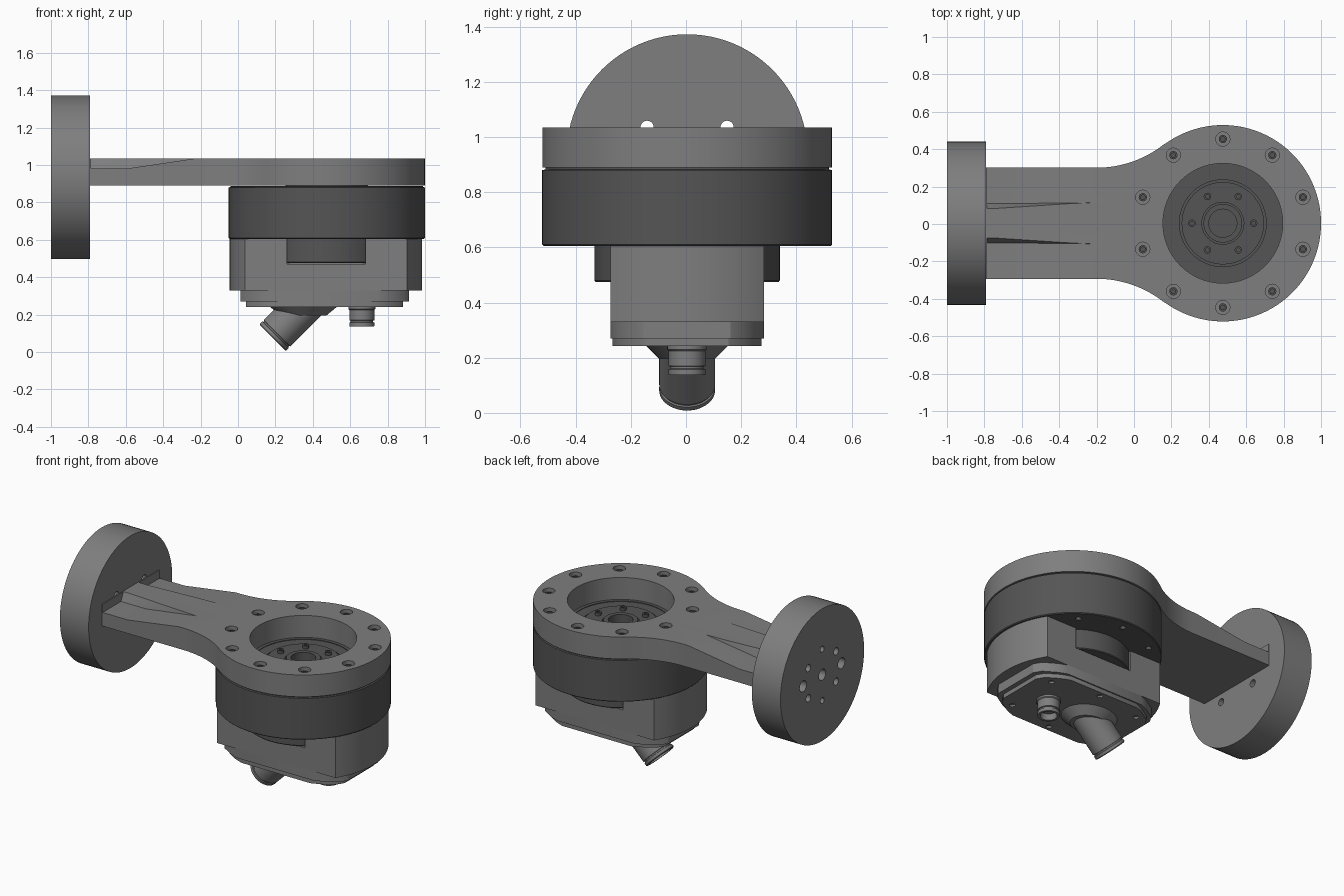
import bpy, bmesh
from math import sin, cos, pi, radians, atan2, sqrt
from mathutils import Matrix, Vector

if "Cube" in bpy.data.objects:
    bpy.data.objects.remove(bpy.data.objects["Cube"])

CX = 0.475   # axis of the round housing
Y0 = 0.004


def material(name, v):
    m = bpy.data.materials.new(name)
    m.use_nodes = True
    m.diffuse_color = (v, v, v, 1)
    m.node_tree.nodes["Principled BSDF"].inputs["Base Color"].default_value = (v, v, v, 1)
    return m


LIGHT = material("light grey metal", 0.21)
DARK = material("dark grey metal", 0.09)


def finish(name, bm, mat):
    bmesh.ops.recalc_face_normals(bm, faces=bm.faces)
    me = bpy.data.meshes.new(name)
    bm.to_mesh(me)
    bm.free()
    ob = bpy.data.objects.new(name, me)
    bpy.context.collection.objects.link(ob)
    me.materials.append(mat)
    return ob


def smooth(ob):
    bpy.ops.object.select_all(action='DESELECT')
    ob.select_set(True)
    bpy.context.view_layer.objects.active = ob
    bpy.ops.object.shade_smooth_by_angle(angle=radians(30))


def lathe(name, profile, mat, matrix=Matrix(), n=64):
    """Revolve (radius, height) points around z, then place with matrix."""
    bm = bmesh.new()
    rings = []
    for r, z in profile:
        if r == 0:
            rings.append([bm.verts.new((0, 0, z))] * n)
        else:
            rings.append([bm.verts.new((r * cos(2 * pi * i / n), r * sin(2 * pi * i / n), z))
                          for i in range(n)])
    for a, b in zip(rings, rings[1:]):
        for i in range(n):
            j = (i + 1) % n
            quad = list(dict.fromkeys([a[i], a[j], b[j], b[i]]))
            bm.faces.new(quad)
    bm.transform(matrix)
    return finish(name, bm, mat)


def prism(name, outline, z0, z1, mat):
    bm = bmesh.new()
    face = bm.faces.new([bm.verts.new((x, y, z0)) for x, y in outline])
    top = bmesh.ops.extrude_face_region(bm, geom=[face])["geom"]
    bmesh.ops.translate(bm, vec=(0, 0, z1 - z0),
                        verts=[v for v in top if isinstance(v, bmesh.types.BMVert)])
    return finish(name, bm, mat)


def drill(bm, centre, r, depth, axis='Z', n=20):
    rot = Matrix.Rotation(pi / 2, 4, 'Y') if axis == 'X' else Matrix()
    bmesh.ops.create_cone(bm, cap_ends=True, segments=n, radius1=r, radius2=r, depth=depth,
                          matrix=Matrix.Translation(centre) @ rot)


def cut(ob, bm):
    """Subtract the cutter mesh and throw the cutter away."""
    cutter = finish("cutter", bm, ob.data.materials[0])
    cutter.hide_render = True
    mod = ob.modifiers.new("cut", 'BOOLEAN')
    mod.operation, mod.solver, mod.object = 'DIFFERENCE', 'EXACT', cutter
    bpy.ops.object.select_all(action='DESELECT')
    bpy.context.view_layer.objects.active = ob
    ob.select_set(True)
    bpy.ops.object.modifier_apply(modifier=mod.name)
    bpy.data.objects.remove(cutter)


def arc(cx, cy, r, a0, a1, n):
    return [(cx + r * cos(a0 + (a1 - a0) * i / n), cy + r * sin(a0 + (a1 - a0) * i / n))
            for i in range(n + 1)]


def ring(r, count, start=0.0):
    return [(CX + r * cos(start + 2 * pi * i / count), Y0 + r * sin(start + 2 * pi * i / count))
            for i in range(count)]


# Upright mounting flange with its bolt pattern
FZ, FR = 0.935, 0.437
flange = lathe("mounting_flange", [(0, 0), (FR, 0), (FR, 0.21), (0, 0.21)], LIGHT,
               Matrix.Translation((-1, Y0, FZ)) @ Matrix.Rotation(pi / 2, 4, 'Y'), 96)
bm = bmesh.new()
drill(bm, (-1, Y0, FZ), 0.036, 0.12, 'X')
for s in (-1, 1):
    drill(bm, (-1, Y0 + s * 0.2, FZ), 0.036, 0.12, 'X')
    drill(bm, (-1, Y0, FZ + s * 0.17), 0.02, 0.12, 'X')
    for t in (-1, 1):
        drill(bm, (-0.9, Y0 + s * 0.145, FZ + t * 0.1), 0.024, 0.5, 'X')
cut(flange, bm)

# Arm plate: straight neck blending into a round head
R, FILLET, HALF, NECK = 0.525, 0.58, 0.297, -0.2
a = atan2(HALF + FILLET, NECK - CX)
upper = [(-0.795, HALF)] + arc(NECK, HALF + FILLET, FILLET, -pi / 2, a - pi, 16)
head = arc(CX, 0, R, a, -a, 72)[1:-1]
lower = [(x, -y) for x, y in reversed(upper)]
arm = prism("arm_plate", [(x, y + Y0) for x, y in upper + head + lower], 0.89, 1.035, LIGHT)
bm = bmesh.new()
drill(bm, (CX, Y0, 0.96), 0.32, 0.4, n=96)
for x, y in ring(0.45, 10, pi / 2):
    drill(bm, (x, y, 1.035), 0.038, 0.06)
cut(arm, bm)

# Sloped shoulders either side of the central rib
bm = bmesh.new()
for s in (-1, 1):
    section = [(-0.785, 0.98, 0.106), (-0.6, 0.98, 0.106), (-0.22, 1.036, 0.11),
               (-0.22, 1.06, 0.105), (-0.785, 1.06, 0.068)]
    inner = [bm.verts.new((x, Y0 + s * y, z)) for x, z, y in section]
    outer = [bm.verts.new((x, Y0 + s * 0.4, z)) for x, z, y in section]
    bm.faces.new(inner)
    bm.faces.new(outer)
    for i in range(5):
        j = (i + 1) % 5
        bm.faces.new([inner[i], inner[j], outer[j], outer[i]])
bmesh.ops.triangulate(bm, faces=bm.faces)
cut(arm, bm)

# Bolts sitting in the counterbores of the head
for i, (x, y) in enumerate(ring(0.45, 10, pi / 2)):
    lathe("head_bolt_%d" % i, [(0.022, 0.99), (0.022, 1.018), (0.012, 1.018), (0.012, 1.008), (0, 1.008)],
          DARK, Matrix.Translation((x, y, 0)), 16)

# Round drive housing with its stepped output face
housing = lathe("drive_housing", [
    (0, 0.605), (0.52, 0.605), (0.525, 0.61), (0.525, 0.88), (0.514, 0.882), (0.514, 0.889),
    (0.3, 0.889), (0.3, 0.885), (0.232, 0.885), (0.232, 0.86), (0.22, 0.86), (0.22, 0.895),
    (0.112, 0.895), (0.112, 0.875), (0.103, 0.875), (0.103, 0.905), (0.075, 0.905),
    (0.075, 0.83), (0, 0.83)], DARK, Matrix.Translation((CX, Y0, 0)), 96)
bm = bmesh.new()
for x, y in ring(0.46, 10, pi / 2):
    drill(bm, (x, y, 0.605), 0.018, 0.06, n=14)
cut(housing, bm)

# Screws on the output face
for i, (x, y) in enumerate(ring(0.165, 6)):
    lathe("output_screw_%d" % i, [(0.02, 0.88), (0.02, 0.915), (0.01, 0.915), (0.01, 0.905), (0, 0.905)],
          DARK, Matrix.Translation((x, y, 0)), 16)

# Dark motor ring showing through the sides of the gearbox
lathe("motor_ring", [(0, 0.475), (0.332, 0.475), (0.336, 0.48), (0.336, 0.61), (0, 0.61)], DARK,
      Matrix.Translation((CX - 0.003, Y0, 0)), 72)

# Gearbox: round-ended block with windows for the motor ring
GR, GY = 0.515, 0.278
g = atan2(GY, sqrt(GR * GR - GY * GY))
ends = arc(CX - 0.005, Y0, GR, -g, g, 20) + arc(CX - 0.005, Y0, GR, pi - g, pi + g, 20)
gearbox = prism("gearbox", ends, 0.33, 0.606, LIGHT)
bm = bmesh.new()
for s in (-1, 1):
    bmesh.ops.create_cube(bm, size=1, matrix=Matrix.Translation((CX - 0.003, Y0 + s * 0.28, 0.55))
                          @ Matrix.Diagonal((0.42, 0.08, 0.16, 1)))
cut(gearbox, bm)


def cover_outline(hx, hy, c):
    quarter = [(hx, hy - c), (hx - c * 0.25, hy - c * 0.6), (hx - c * 0.9, hy - c * 0.2), (hx - c * 1.4, hy)]
    pts = quarter + [(-x, y) for x, y in reversed(quarter)]
    pts += [(-x, -y) for x, y in quarter] + [(x, -y) for x, y in reversed(quarter)]
    return [(0.463 + x, Y0 + y) for x, y in pts]


# Two-layer bottom cover with screw holes
prism("cover_rim", cover_outline(0.45, 0.278, 0.12), 0.27, 0.331, LIGHT)
cover = prism("bottom_cover", cover_outline(0.42, 0.27, 0.12), 0.242, 0.271, LIGHT)
bm = bmesh.new()
for x in (0.14, 0.79):
    for s in (-1, 1):
        drill(bm, (x, Y0 + s * 0.18, 0.24), 0.018, 0.03, n=14)
for s in (-1, 1):
    drill(bm, (0.463, Y0 + s * 0.235, 0.24), 0.018, 0.03, n=14)
cut(cover, bm)

# Slanted cable outlet with flared base, and straight connector
slant = Matrix.Translation((0.185, Y0, 0.077)) @ Matrix.Rotation(pi / 4, 4, 'Y')
lathe("cable_outlet", [(0, 0.1), (0.08, 0.1), (0.08, 0), (0.097, 0), (0.101, 0.005), (0.101, 0.022),
                       (0.095, 0.024), (0.095, 0.032), (0.101, 0.034), (0.101, 0.28), (0, 0.28)], LIGHT, slant, 48)
skirt = lathe("outlet_skirt", [(0, 0.195), (0.1, 0.195), (0.15, 0.245), (0, 0.245)], LIGHT,
              Matrix.Translation((0.35, Y0, 0)) @ Matrix.Diagonal((1.22, 1, 1, 1)), 48)
bm = bmesh.new()
drill(bm, (0, 0, 0), 0.08, 0.2)
bm.transform(slant)
cut(skirt, bm)
lathe("small_connector", [(0, 0.18), (0.05, 0.18), (0.05, 0.137), (0.065, 0.137), (0.067, 0.14),
                          (0.067, 0.158), (0.06, 0.16), (0.06, 0.168), (0.067, 0.17), (0.067, 0.225),
                          (0.072, 0.23), (0.072, 0.245), (0, 0.245)], LIGHT,
      Matrix.Translation((0.662, Y0, 0)), 40)

for ob in list(bpy.context.collection.objects):
    if ob.type == 'MESH':
        smooth(ob)
